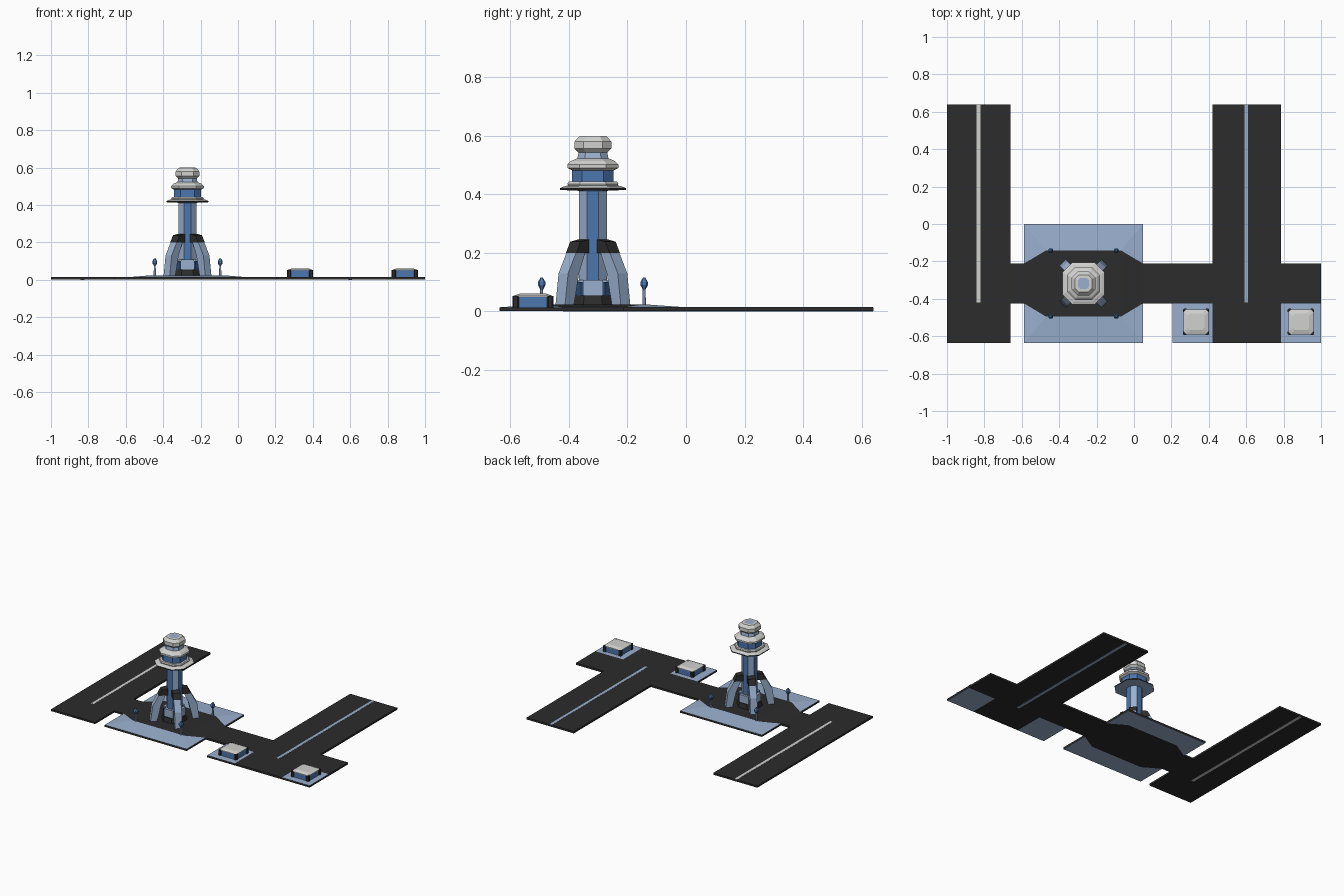
import bpy, bmesh, math
from mathutils import Matrix, Vector

if "Cube" in bpy.data.objects:
    bpy.data.objects.remove(bpy.data.objects["Cube"])

def material(name, rgb):
    m = bpy.data.materials.new(name)
    m.diffuse_color = (*rgb, 1)
    m.use_nodes = True
    m.node_tree.nodes["Principled BSDF"].inputs["Base Color"].default_value = m.diffuse_color
    return m

MATS = [material("asphalt black", (0.025, 0.025, 0.025)),
        material("pale blue", (0.32, 0.43, 0.62)),
        material("mid blue", (0.07, 0.18, 0.42)),
        material("light grey", (0.64, 0.64, 0.63)),
        material("navy", (0.03, 0.08, 0.2))]
BLACK, PALE, BLUE, GREY, NAVY = range(5)
TX, TY = -0.27, -0.318      # tower centre

def finish(bm, name, recalc=True):
    if recalc:
        bmesh.ops.recalc_face_normals(bm, faces=bm.faces)
    me = bpy.data.meshes.new(name)
    bm.to_mesh(me)
    bm.free()
    for m in MATS:
        me.materials.append(m)
    ob = bpy.data.objects.new(name, me)
    bpy.context.collection.objects.link(ob)
    return ob

def box(name, x0, x1, y0, y1, z0, z1, mat, side=None):
    """Axis-aligned box; side gives the walls another colour."""
    bm = bmesh.new()
    bmesh.ops.create_cube(bm, size=1, matrix=Matrix.Translation(
        ((x0 + x1) / 2, (y0 + y1) / 2, (z0 + z1) / 2))
        @ Matrix.Diagonal((x1 - x0, y1 - y0, z1 - z0, 1)))
    bm.normal_update()
    for f in bm.faces:
        f.material_index = side if side is not None and abs(f.normal.z) < 0.5 else mat
    return finish(bm, name)

def stack(name, cx, cy, rings, mats, bottom, top, cut=0.25):
    """Loft of chamfered squares. rings: (half width, z); mats: per band, one
    colour or (flat side, corner) colours."""
    bm = bmesh.new()
    loops = []
    for h, z in rings:
        k = h * (1 - 2 * cut)
        pts = [(h, -k), (h, k), (k, h), (-k, h), (-h, k), (-h, -k), (-k, -h), (k, -h)]
        loops.append([bm.verts.new((cx + x, cy + y, z)) for x, y in pts])
    for a, b, m in zip(loops, loops[1:], mats):
        for i in range(8):
            j = (i + 1) % 8
            f = bm.faces.new((a[i], a[j], b[j], b[i]))
            f.material_index = m if isinstance(m, int) else m[i % 2]
    bm.faces.new(loops[0][::-1]).material_index = bottom
    bm.faces.new(loops[-1]).material_index = top
    return finish(bm, name)

# Roads and their centre lines (lines go right through the slab)
Z0, Z1 = 0.001, 0.014
box("left_road", -1, -0.66, -0.637, 0.64, Z0, Z1, BLACK)
box("right_road", 0.42, 0.785, -0.637, 0.64, Z0, Z1, BLACK)
box("left_road_line", -0.842, -0.822, -0.42, 0.6395, 0, 0.015, GREY)
box("right_road_line", 0.59, 0.61, -0.42, 0.6395, 0, 0.015, PALE)
for name, a, b in (("west", -0.66, TX - 0.317), ("middle", TX + 0.317, 0.42),
                   ("east", 0.785, 1.0)):
    box(name + "_cross_road", a, b, TY - 0.107, TY + 0.107, Z0, Z1, BLACK)

# Tower plaza: black raised plateau with ramps, pale lawns sloping outwards
def plaza():
    bm = bmesh.new()
    O, R, px, py = 0.317, 0.107, 0.2, 0.177
    PT = 0.024
    outer = [(O, -R), (O, R), (O, O), (-O, O), (-O, R), (-O, -R), (-O, -O), (O, -O)]
    inner = [(px, -py), (px, py), (-px, py), (-px, -py)]
    quads = [((0, 1, 9, 8), BLACK), ((1, 2, 9), PALE), ((2, 3, 10, 9), PALE),
             ((3, 4, 10), PALE), ((4, 5, 11, 10), BLACK), ((5, 6, 11), PALE),
             ((6, 7, 8, 11), PALE), ((7, 0, 8), PALE), ((8, 9, 10, 11), BLACK)]
    layers = []
    for zo, zi in ((Z1, PT), (Z0, Z0)):
        layers.append([bm.verts.new((TX + x, TY + y, zo)) for x, y in outer]
                      + [bm.verts.new((TX + x, TY + y, zi)) for x, y in inner])
        for idx, m in quads:
            bm.faces.new([layers[-1][i] for i in idx]).material_index = m
    t, b = layers
    for i in range(8):
        j = (i + 1) % 8
        bm.faces.new((t[i], t[j], b[j], b[i])).material_index = BLACK
    finish(bm, "tower_plaza")
plaza()

# Tower shaft with blue flat sides and pale corners, on a black plinth
stack("tower_plinth", TX, TY, [(0.078, 0.02), (0.07, 0.055)], [BLACK], BLACK, BLACK, 0.29)
stack("tower_shaft", TX, TY, [(0.048, 0.05), (0.048, 0.42)], [(BLUE, PALE)], PALE, PALE, 0.293)
stack("tower_foot", TX, TY, [(0.058, 0.055), (0.058, 0.1)], [NAVY], NAVY, NAVY, 0.15)
for i, (dx, dy) in enumerate(((0.064, 0.034), (0.034, 0.064))):
    box(f"doorway_block_{i}", TX - dx, TX + dx, TY - dy, TY + dy, 0.055, 0.108, PALE)

# Observation deck, cabin and dome
stack("observation_deck", TX, TY,
      [(0.05, 0.412), (0.113, 0.415), (0.113, 0.421), (0.096, 0.428), (0.085, 0.43),
       (0.087, 0.436), (0.083, 0.443), (0.072, 0.444)],
      [PALE, BLACK, GREY, GREY, GREY, GREY, GREY], PALE, GREY, 0.24)
stack("control_cabin", TX, TY, [(0.071, 0.442), (0.071, 0.487)], [BLUE], BLUE, BLUE, 0.24)
stack("cabin_roof", TX, TY,
      [(0.072, 0.482), (0.087, 0.49), (0.087, 0.502), (0.076, 0.513), (0.056, 0.522)],
      [GREY] * 4, GREY, GREY, 0.24)
stack("dome_neck", TX, TY, [(0.054, 0.518), (0.048, 0.548)], [PALE], PALE, PALE, 0.24)
stack("dome", TX, TY,
      [(0.049, 0.542), (0.063, 0.556), (0.063, 0.58), (0.046, 0.599), (0.03, 0.6)],
      [GREY] * 4, GREY, PALE, 0.24)

# Four diagonal buttress legs with black caps, and four lamps beyond them
def extrude_profile(name, profile, width, angle, mat):
    rot = Matrix.Translation((TX, TY, 0)) @ Matrix.Rotation(angle, 4, 'Z')
    bm = bmesh.new()
    sides = [[bm.verts.new(rot @ Vector((r, s * width / 2, z))) for r, z in profile]
             for s in (-1, 1)]
    n = len(profile)
    bm.faces.new(sides[0])
    bm.faces.new(sides[1])
    for i in range(n):
        j = (i + 1) % n
        bm.faces.new((sides[0][i], sides[0][j], sides[1][j], sides[1][i]))
    for f in bm.faces:
        f.material_index = mat
    return finish(bm, name)

LEG = [(0.158, 0.02), (0.143, 0.13), (0.102, 0.205), (0.058, 0.205), (0.09, 0.13), (0.115, 0.02)]
CAP = [(0.105, 0.2), (0.085, 0.238), (0.045, 0.246), (0.045, 0.2)]
for i in range(4):
    a = math.radians(45 + 90 * i)
    extrude_profile(f"leg_{i}", LEG, 0.046, a, PALE)
    extrude_profile(f"leg_cap_{i}", CAP, 0.05, a, BLACK)
    lx, ly = (0.175 * math.copysign(1, f(a)) for f in (math.cos, math.sin))
    stack(f"lamp_{i}", TX + lx, TY + ly,
          [(0.006, 0.02), (0.005, 0.075), (0.013, 0.09), (0.013, 0.1), (0.004, 0.115)],
          [PALE, BLUE, BLUE, BLUE], BLUE, BLUE, 0.2)

# Two small hangars on pale pads
for i, (x0, x1, cx) in enumerate(((0.207, 0.42, 0.332), (0.785, 1.0, 0.892))):
    box(f"hangar_pad_{i}", x0, x1, -0.637, TY - 0.107, Z0, Z1, PALE, BLACK)
    cy = -0.523
    stack(f"hangar_walls_{i}", cx, cy, [(0.065, 0.013), (0.065, 0.05)], [BLUE], BLUE, BLUE, 0.08)
    stack(f"hangar_roof_{i}", cx, cy, [(0.067, 0.049), (0.067, 0.053), (0.044, 0.061)],
          [GREY] * 2, GREY, GREY, 0.12)
    for sx in (-1, 1):
        for sy in (-1, 1):
            stack(f"hangar_post_{i}_{sx}_{sy}", cx + sx * 0.059, cy + sy * 0.059,
                  [(0.011, 0.013), (0.011, 0.052)], [BLACK], BLACK, BLACK, 0.2)
